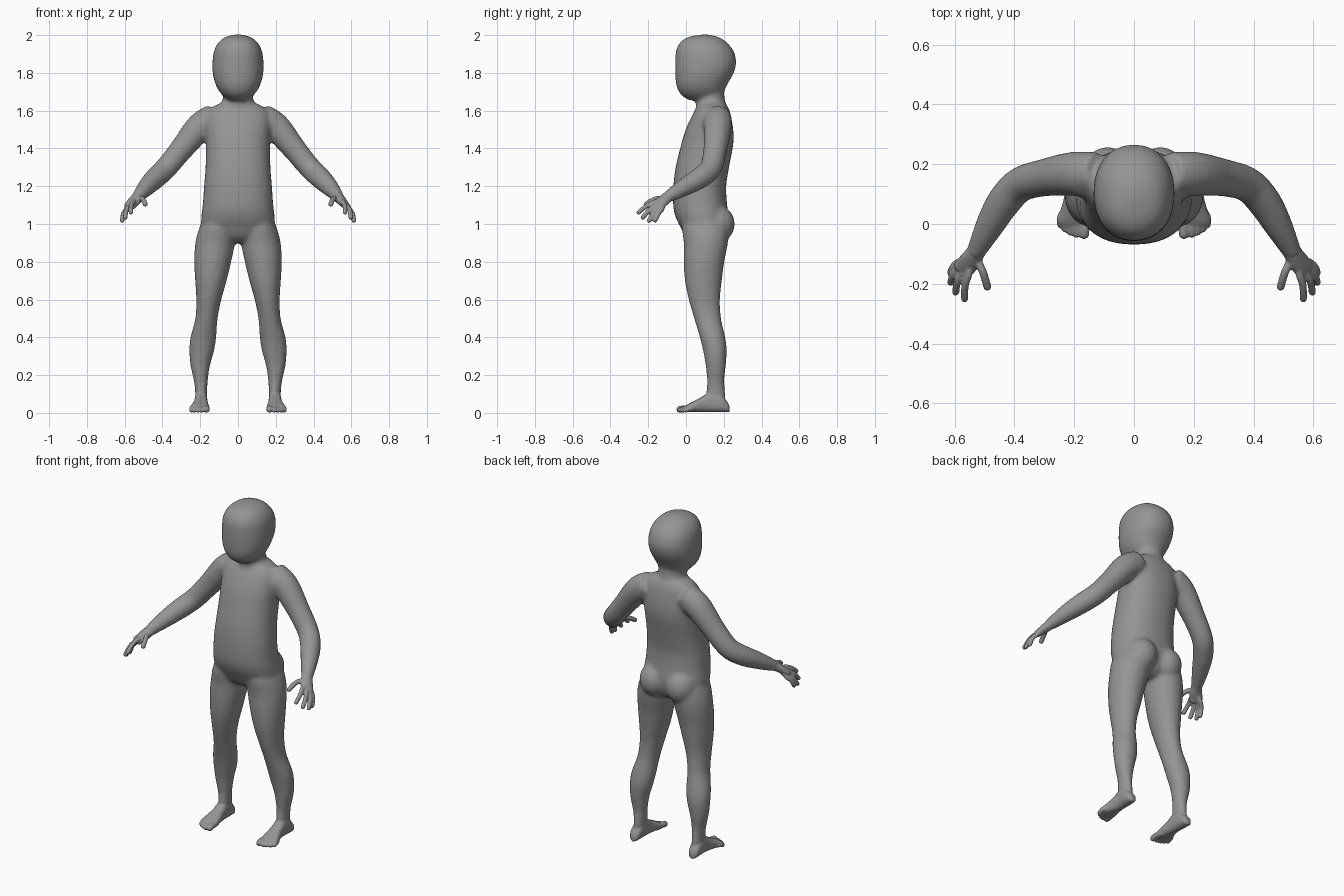
import bpy, bmesh, math
from mathutils import Vector, Matrix

skin = bpy.data.materials.new("plain_grey")
skin.diffuse_color = (0.3, 0.3, 0.3, 1)


def spline(rows, steps):
    """Catmull-Rom through rows of numbers."""
    out, n = [], len(rows)
    for i in range(n - 1):
        p = [rows[max(0, min(n - 1, i + k))] for k in (-1, 0, 1, 2)]
        for s in range(steps):
            t = s / steps
            out.append([0.5 * (2 * b + (c - a) * t + (2 * a - 5 * b + 4 * c - d) * t * t
                               + (3 * b - a - 3 * c + d) * t ** 3) for a, b, c, d in zip(*p)])
    return out + [list(rows[-1])]


def loft(bm, rows, u=None, v=None, power=2.0, steps=5, sides=32):
    """Closed skin through rows of (x, y, z, radius_u, radius_v)."""
    pts, rings = spline(rows, steps), []
    for i, p in enumerate(pts):
        uu, vv = u, v
        if u is None:
            t = (Vector(pts[min(i + 1, len(pts) - 1)][:3]) - Vector(pts[max(i - 1, 0)][:3])).normalized()
            uu = t.cross(Vector((0.3, 0.2, 1))).normalized()
            vv = t.cross(uu)
        ring = []
        for k in range(sides):
            a = math.tau * k / sides
            c, s = math.cos(a), math.sin(a)
            c = math.copysign(abs(c) ** (2 / power), c)
            s = math.copysign(abs(s) ** (2 / power), s)
            ring.append(bm.verts.new(Vector(p[:3]) + Vector(uu) * max(p[3], .002) * c
                                     + Vector(vv) * max(p[4], .002) * s))
        rings.append(ring)
    for a, b in zip(rings, rings[1:]):
        for k in range(sides):
            j = (k + 1) % sides
            bm.faces.new((a[k], a[j], b[j], b[k]))
    bm.faces.new(rings[0])
    bm.faces.new(rings[-1])


def ball(bm, center, size):
    m = Matrix.Translation(center) @ Matrix.Diagonal((*size, 1))
    bmesh.ops.create_icosphere(bm, subdivisions=4, radius=1, matrix=m)


def digit(bm, pts, r):
    """Finger or toe: thin tube with rounded tip."""
    loft(bm, [(*p, r, r) for p in pts], steps=3, sides=16)
    ball(bm, pts[-1], (r, r, r))


def finish(bm, name, voxel, smooth):
    """Fuse the overlapping volumes and relax the joins."""
    bmesh.ops.recalc_face_normals(bm, faces=bm.faces)
    me = bpy.data.meshes.new(name)
    bm.to_mesh(me)
    bm.free()
    me.materials.append(skin)
    ob = bpy.data.objects.new(name, me)
    bpy.context.collection.objects.link(ob)
    r = ob.modifiers.new("fuse", 'REMESH')
    r.mode, r.voxel_size, r.use_smooth_shade = 'VOXEL', voxel, True
    s = ob.modifiers.new("relax", 'SMOOTH')
    s.factor, s.iterations = 0.5, smooth
    return ob


X, Y, Z = (1, 0, 0), (0, 1, 0), (0, 0, 1)


def upright(bm, rows, power=2.0):
    """Loft of level rings from rows of (z, x, half width, front y, back y)."""
    loft(bm, [(x, (f + b) / 2, z, w, (b - f) / 2) for z, x, w, f, b in rows], X, Y, power)


body = bmesh.new()
# head
upright(body, [(2.003, 0, .02, .08, .12), (1.99, 0, .065, .015, .17), (1.965, 0, .1, -.028, .212),
               (1.92, 0, .126, -.052, .25), (1.86, 0, .135, -.057, .266), (1.8, 0, .134, -.057, .253),
               (1.75, 0, .123, -.054, .225), (1.71, 0, .105, -.043, .205), (1.68, 0, .08, -.022, .19),
               (1.655, 0, .045, .015, .16)], 2.2)
# neck
upright(body, [(1.76, 0, .085, .06, .2), (1.68, 0, .08, .058, .203), (1.63, 0, .088, .052, .212),
               (1.58, 0, .11, .05, .22)])
# torso
upright(body, [(1.65, 0, .07, .08, .2), (1.62, 0, .135, .06, .222), (1.58, 0, .168, .035, .236),
               (1.5, 0, .172, -.002, .25), (1.42, 0, .17, -.026, .25), (1.3, 0, .172, -.055, .228),
               (1.2, 0, .18, -.067, .213), (1.1, 0, .187, -.068, .218), (1.04, 0, .194, -.056, .226),
               (.98, 0, .19, -.028, .22), (.93, 0, .13, .0, .2), (.9, 0, .06, .04, .16)], 2.25)
for s in (1, -1):
    # seat and shoulder volumes
    ball(body, (s * .088, .162, 1.0), (.088, .096, .1))
    ball(body, (s * .165, .165, 1.535), (.075, .078, .075))
    # arm
    loft(body, [(s * .12, .17, 1.57, .07, .07), (s * .2, .168, 1.515, .074, .075),
                (s * .3, .155, 1.395, .063, .063), (s * .38, .132, 1.298, .059, .059),
                (s * .435, .075, 1.245, .057, .057), (s * .48, 0, 1.2, .049, .049),
                (s * .525, -.085, 1.15, .034, .034), (s * .535, -.105, 1.138, .03, .028)])
    # leg
    upright(body, [(z, s * (i + o) / 2, (o - i) / 2, f, b) for z, i, o, f, b in (
        (1.06, .03, .17, .0, .2), (.98, .015, .205, -.02, .225), (.9, .016, .226, -.012, .222),
        (.8, .036, .232, -.012, .203), (.7, .06, .227, -.006, .19), (.6, .088, .221, .014, .18),
        (.5, .108, .226, .043, .186), (.4, .115, .252, .073, .208), (.33, .126, .258, .09, .216),
        (.25, .148, .252, .104, .211), (.17, .16, .234, .111, .203), (.1, .163, .226, .108, .206),
        (.05, .165, .228, .105, .215))])
finish(body, "body", 0.01, 10)

for s, side in ((1, "left"), (-1, "right")):
    # hand: palm, thumb and four fingers
    hand = bmesh.new()
    loft(hand, [(s * .51, -.055, 1.165, .033, .033), (s * .53, -.095, 1.143, .032, .028),
                (s * .55, -.125, 1.12, .036, .024), (s * .57, -.148, 1.098, .036, .019),
                (s * .577, -.158, 1.09, .03, .014)])
    digit(hand, [(s * .53, -.11, 1.135), (s * .508, -.155, 1.135), (s * .497, -.188, 1.12),
                 (s * .491, -.21, 1.105)], .0135)
    for knuckle, tip in (((.552, -.163, 1.118), (.567, -.25, 1.062)),
                         ((.572, -.158, 1.1), (.597, -.228, 1.035)),
                         ((.584, -.145, 1.085), (.613, -.195, 1.018)),
                         ((.588, -.128, 1.077), (.613, -.163, 1.02))):
        a, b = Vector(knuckle), Vector(tip)
        path = [Vector((.55, -.115, 1.12)), a, (a + b) / 2 + Vector((.006, 0, .007)), b]
        digit(hand, [(s * p.x, p.y, p.z) for p in path], .0125)
    finish(hand, side + "_hand", 0.005, 3)

    # foot: sole, instep and five toes
    foot = bmesh.new()
    loft(foot, [(s * x, y, h / 2 + .004, w, h / 2) for x, y, w, h in (
        (.198, .23, .012, .03), (.198, .218, .027, .055), (.197, .18, .034, .095),
        (.196, .13, .034, .11), (.197, .09, .037, .085), (.2, .045, .046, .06),
        (.203, .01, .052, .042), (.203, -.008, .045, .03))], X, Z, 2.4)
    upright(foot, [(.16, s * .196, .034, .113, .202), (.1, s * .195, .031, .108, .206),
                   (.04, s * .196, .03, .1, .21)])
    for x, tip, r in ((.167, -.033, .0175), (.193, -.033, .0135), (.212, -.027, .0125),
                      (.23, -.016, .0125), (.246, -.002, .012)):
        digit(foot, [(s * (.2 + (x - .2) * .8), .04, .022), (s * x, tip + .025, .023),
                     (s * x, tip, r + .001)], r)
    finish(foot, side + "_foot", 0.005, 3)
